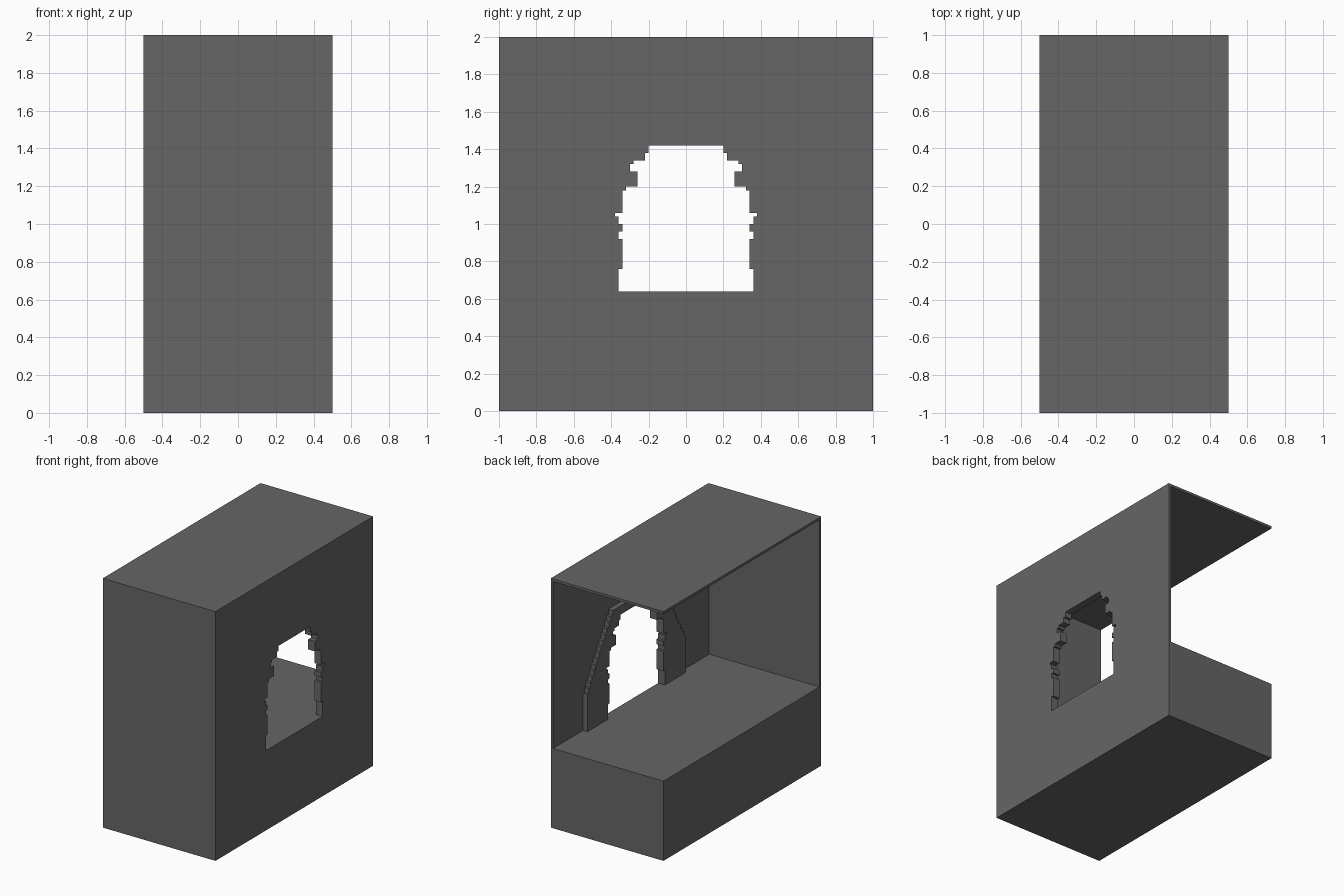
import bpy, bmesh
from mathutils import Vector

cube = bpy.data.objects.get("Cube")
if cube:
    bpy.data.objects.remove(cube, do_unlink=True)

stone = bpy.data.materials.new("dark_grey_stone")
stone.use_nodes = True
GREY = (0.133, 0.133, 0.133, 1)
stone.diffuse_color = GREY
stone.node_tree.nodes["Principled BSDF"].inputs["Base Color"].default_value = GREY

T = 0.02        # shell thickness
FLOOR = 0.64    # top of the solid base


def slab(name, outline, x0, x1):
    """Extrude a (y, z) outline from x0 to x1."""
    bm = bmesh.new()
    face = bm.faces.new([bm.verts.new((x0, y, z)) for y, z in outline])
    grown = bmesh.ops.extrude_face_region(bm, geom=[face])["geom"]
    moved = [v for v in grown if isinstance(v, bmesh.types.BMVert)]
    bmesh.ops.translate(bm, verts=moved, vec=Vector((x1 - x0, 0, 0)))
    bmesh.ops.recalc_face_normals(bm, faces=bm.faces)
    mesh = bpy.data.meshes.new(name)
    bm.to_mesh(mesh)
    bm.free()
    mesh.materials.append(stone)
    obj = bpy.data.objects.new(name, mesh)
    bpy.context.collection.objects.link(obj)
    return obj


def box(name, x0, x1, y0, y1, z0, z1):
    return slab(name, [(y0, z0), (y1, z0), (y1, z1), (y0, z1)], x0, x1)


def stepped_arch(rows):
    """Mirror rows of (half width, top height) into a stepped arch, from -y over to +y."""
    half, z = [], FLOOR
    for w, top in rows:
        half += [(w, z), (w, top)]
        z = top
    return [(-w, h) for w, h in half] + half[::-1]


# Ragged opening through the side wall
opening = stepped_arch([
    (0.36, 0.76), (0.34, 0.92), (0.36, 0.96), (0.34, 1.00), (0.36, 1.04),
    (0.38, 1.06), (0.34, 1.18), (0.32, 1.20), (0.26, 1.28), (0.30, 1.32),
    (0.28, 1.34), (0.22, 1.38), (0.20, 1.42)])

# Stepped outer edge of the arch surround
STEPS = 14
rows = [(0.62, 0.94)]
for i in range(1, STEPS + 1):
    t = i / STEPS
    rows.append((0.62 - 0.32 * t ** 1.1, 0.94 + 0.55 * t))
surround = stepped_arch(rows)

# Solid base and thin shell
box("base", -0.5, 0.5, -1, 1, 0, FLOOR)
box("roof", -0.5, 0.5, -1, 1, 2 - T, 2)
box("front_wall", -0.5, 0.5 - T, -1, -1 + T, FLOOR, 2 - T)

# Side wall and raised surround, both notched by the opening
wall = [(-1, FLOOR), (-1, 2 - T), (1, 2 - T), (1, FLOOR)]
slab("side_wall", wall + opening[::-1], 0.5 - T, 0.5)
slab("arch_surround", surround + opening[::-1], 0.5 - 3 * T, 0.5 - T)
